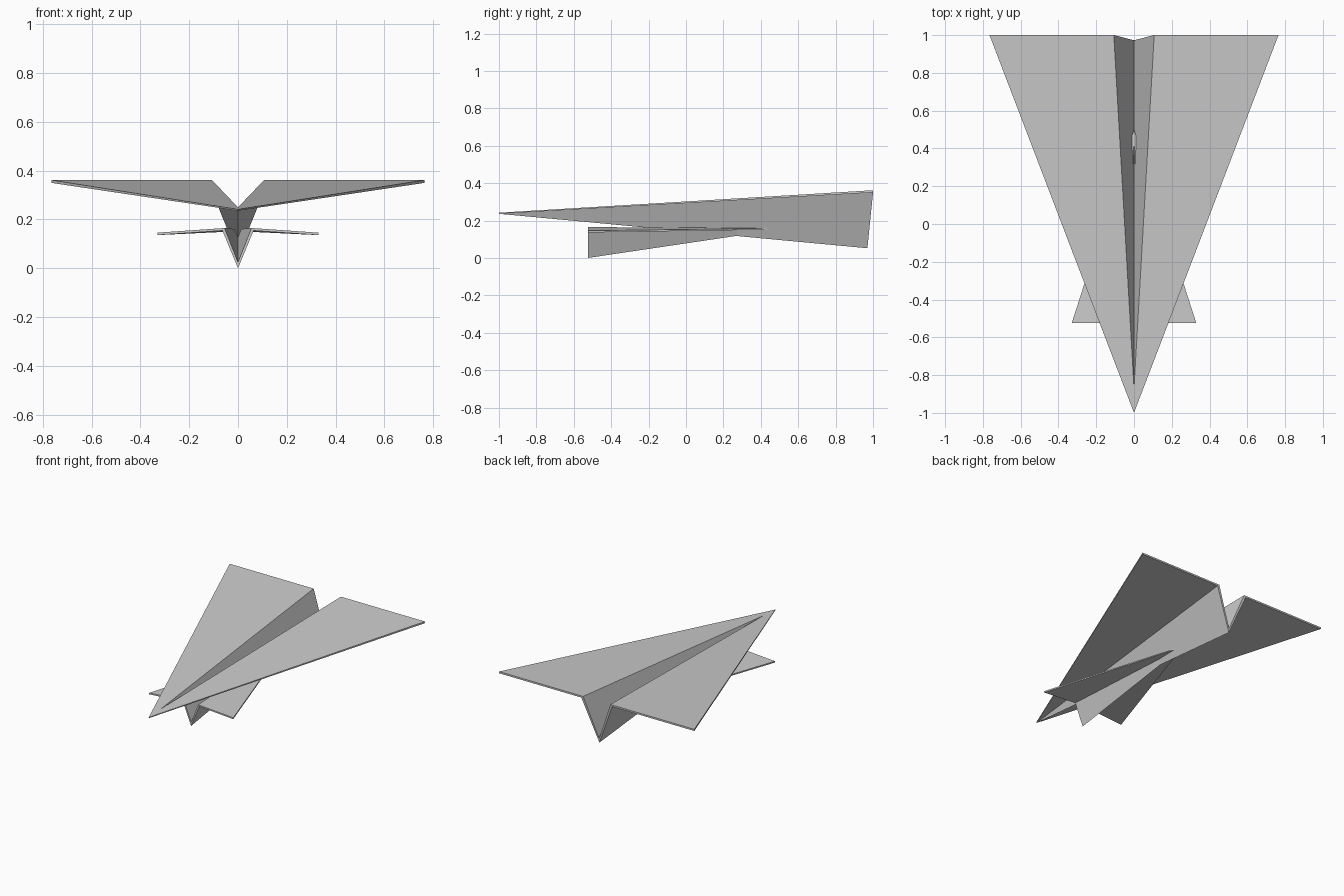
import bpy, bmesh

if "Cube" in bpy.data.objects:
    bpy.data.objects.remove(bpy.data.objects["Cube"])


def folded_plane(name, nose_y, nose_z, nose_t, tail_y, keel, valley, fold, fold_out, tip, t, slot):
    """Dart with two thick wings and a V keel.
    keel / valley: (y, z) of outer and inner keel bottom at the tail
    fold / tip: (x, z) of wing's inner and outer tail corners
    fold_out: x of the outer fold line, slot: fraction of length where the valley starts"""
    # height of the wing surface continued to the centre line at the tail
    mid_z = fold[1] - fold[0] * (tip[1] - fold[1]) / (tip[0] - fold[0])
    slope = (tip[1] - fold[1]) / (tip[0] - fold[0])
    out_z = fold[1] + (fold_out - fold[0]) * slope - t
    pts = {
        "nose": (0, nose_y, nose_z),
        "nose_low": (0, nose_y, nose_z - nose_t),
        "slot": (0, nose_y + (tail_y - nose_y) * slot, nose_z + (mid_z - nose_z) * slot),
        "fold": (fold[0], tail_y, fold[1]),
        "fold_low": (fold_out, tail_y, out_z),
        "tip": (tip[0], tail_y, tip[1]),
        "tip_low": (tip[0], tail_y, tip[1] - t),
        "keel": (0, *keel),
        "valley": (0, *valley),
    }
    faces = [
        ("nose", "tip", "fold", "slot"),            # wing top
        ("slot", "fold", "valley"),                 # inside of keel
        ("nose_low", "fold_low", "tip_low"),        # wing underside
        ("nose_low", "keel", "fold_low"),           # outside of keel
        ("nose", "nose_low", "tip_low", "tip"),     # leading edge
        ("tip", "tip_low", "fold_low", "fold"),     # trailing edge of wing
        ("fold", "fold_low", "keel", "valley"),     # trailing edge of keel
    ]
    bm = bmesh.new()
    for side in (1, -1):
        v = {k: bm.verts.new((side * x, y, z)) for k, (x, y, z) in pts.items()}
        for f in faces:
            bm.faces.new([v[k] for k in f][::side])
    bmesh.ops.remove_doubles(bm, verts=bm.verts, dist=1e-5)
    bmesh.ops.recalc_face_normals(bm, faces=bm.faces)
    mesh = bpy.data.meshes.new(name)
    bm.to_mesh(mesh)
    bm.free()
    ob = bpy.data.objects.new(name, mesh)
    bpy.context.collection.objects.link(ob)
    return ob


# Large dart pointing forward
folded_plane("large_paper_plane", -1, 0.245, 0.006, 1,
             keel=(0.97, 0.055), valley=(0.973, 0.085),
             fold=(0.107, 0.365), fold_out=0.121, tip=(0.765, 0.365),
             t=0.012, slot=0.065)

# Small dart underneath, pointing backward
folded_plane("small_paper_plane", 0.5, 0.162, 0.007, -0.525,
             keel=(-0.525, 0.003), valley=(-0.525, 0.028),
             fold=(0.055, 0.168), fold_out=0.064, tip=(0.33, 0.149),
             t=0.01, slot=0.065)

# Rest on the ground
for ob in bpy.context.collection.objects:
    ob.location.z = -0.003
